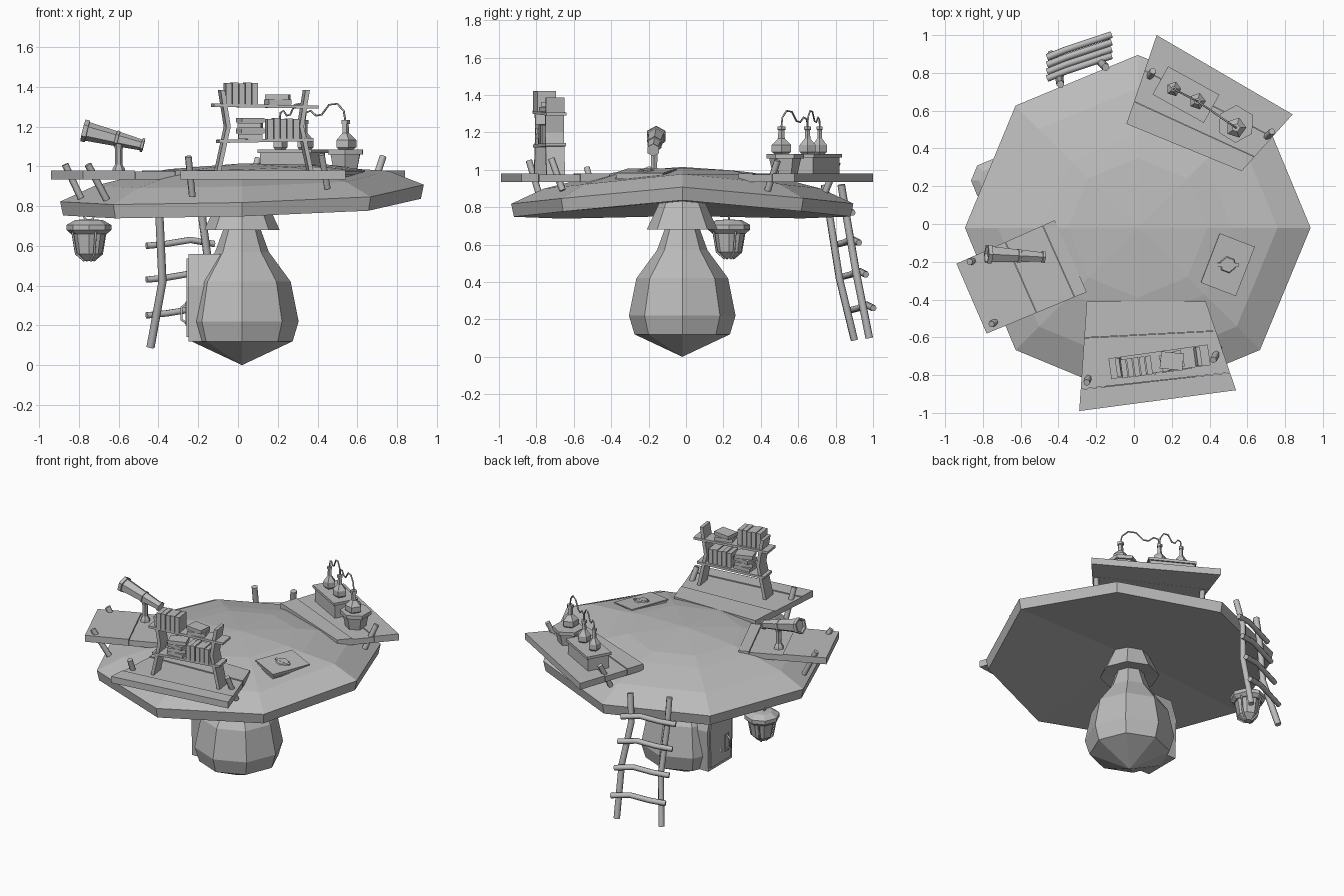
import bpy, bmesh
from math import cos, sin, pi, radians
from mathutils import Matrix, Vector, Euler

if "Cube" in bpy.data.objects:
    bpy.data.objects.remove(bpy.data.objects["Cube"])

GREY = bpy.data.materials.new("plain_grey")
GREY.use_nodes = True
GREY.diffuse_color = (0.5, 0.5, 0.5, 1)
GREY.node_tree.nodes["Principled BSDF"].inputs["Base Color"].default_value = GREY.diffuse_color
WORLD = Matrix.Identity(4)


def finish(name, bm, frame=WORLD):
    bmesh.ops.transform(bm, matrix=frame, verts=bm.verts)
    bmesh.ops.recalc_face_normals(bm, faces=bm.faces)
    me = bpy.data.meshes.new(name)
    bm.to_mesh(me)
    bm.free()
    me.materials.append(GREY)
    ob = bpy.data.objects.new(name, me)
    bpy.context.collection.objects.link(ob)
    return ob


def place(loc, rot=(0, 0, 0)):
    return Matrix.Translation(loc) @ Euler([radians(a) for a in rot]).to_matrix().to_4x4()


def box(name, loc, size, rot=(0, 0, 0), frame=WORLD):
    bm = bmesh.new()
    bmesh.ops.create_cube(bm, size=1, matrix=Matrix.Diagonal((*size, 1)))
    return finish(name, bm, frame @ place(loc, rot))


def lathe(name, profile, sides, frame=WORLD, turn=0.0):
    """Spin (radius, height) pairs about z; ends are capped."""
    bm = bmesh.new()
    rings = []
    for r, z in profile:
        n = sides if r > 0 else 1
        angles = [turn + 2 * pi * i / sides for i in range(n)]
        rings.append([bm.verts.new((r * cos(a), r * sin(a), z)) for a in angles])
    for low, high in zip(rings, rings[1:]):
        for i in range(sides):
            j = (i + 1) % sides
            quad = [low[i % len(low)], low[j % len(low)], high[j % len(high)], high[i % len(high)]]
            bm.faces.new(list(dict.fromkeys(quad)))
    for ring in (rings[0], rings[-1]):
        if len(ring) > 2:
            bm.faces.new(ring)
    return finish(name, bm, frame)


def prism(name, outline, depth, frame=WORLD):
    bm = bmesh.new()
    face = bm.faces.new([bm.verts.new(p) for p in outline])
    out = bmesh.ops.extrude_face_region(bm, geom=[face], use_keep_orig=True)
    moved = [v for v in out["geom"] if isinstance(v, bmesh.types.BMVert)]
    bmesh.ops.translate(bm, verts=moved, vec=depth)
    return finish(name, bm, frame)


def rod(name, points, radius, closed=False):
    cu = bpy.data.curves.new(name, "CURVE")
    cu.dimensions = "3D"
    cu.bevel_depth, cu.bevel_resolution, cu.use_fill_caps = radius, 1, True
    sp = cu.splines.new("POLY")
    sp.points.add(len(points) - 1)
    for p, co in zip(sp.points, points):
        p.co = (*co, 1)
    sp.use_cyclic_u = closed
    cu.materials.append(GREY)
    bpy.context.collection.objects.link(bpy.data.objects.new(name, cu))


# Mushroom cap: faceted dish, uneven at the rim
centre = place((0.02, -0.02, 0))
cap = lathe("cap", [(0, 0.83), (0.9, 0.78), (0.915, 0.85), (0.74, 0.925),
                    (0.5, 0.977), (0.37, 0.997), (0, 1.015)], 8, centre)
for v in cap.data.vertices:
    v.co.z += 0.03 * v.co.x - 0.035 * abs(v.co.y) + (0.03 if v.co.x > 0.7 else 0)

# Stem with collar
lathe("stem", [(0, 0), (0.255, 0.12), (0.285, 0.22), (0.245, 0.42),
               (0.135, 0.57), (0.095, 0.68), (0.085, 0.85)], 8, centre)
lathe("collar", [(0.09, 0.69), (0.19, 0.68), (0.115, 0.84)], 8, centre)

# Door on the right side
arch = [(-0.15, 0.12), (0.11, 0.12), (0.12, 0.4), (0.07, 0.56), (-0.11, 0.56), (-0.16, 0.4)]
prism("door_frame", [(-0.25, y, z) for y, z in arch], (0.2, 0, 0))
prism("door_panel", [(-0.258, -0.02 + (y + 0.02) * 0.85, 0.33 + (z - 0.33) * 0.9) for y, z in arch],
      (0.02, 0, 0))
box("door_plate", (-0.26, -0.08, 0.26), (0.01, 0.04, 0.12))
rod("door_handle", [(-0.258, -0.08, 0.31), (-0.285, -0.08, 0.29), (-0.285, -0.08, 0.23),
                    (-0.258, -0.08, 0.21)], 0.007)


# Plank decks: outer edge a-b, inner edge d-c
def deck(name, a, b, c, d, cuts):
    a, b, c, d = [Vector((*p, 0.935)) for p in (a, b, c, d)]
    for k, (s, t) in enumerate(zip(cuts, cuts[1:])):
        t -= 0.004 if t < 1 else 0
        outline = [a.lerp(d, s), b.lerp(c, s), b.lerp(c, t), a.lerp(d, t)]
        prism(f"{name}_plank_{k + 1}", outline, (0, 0, 0.045 - 0.006 * (k % 2)))


deck("front_deck", (-0.29, -0.99), (0.54, -0.88), (0.38, -0.41), (-0.25, -0.41), [0, 0.2, 0.67, 1])
deck("back_deck", (0.12, 1.0), (0.84, 0.58), (0.57, 0.28), (-0.04, 0.53), [0, 0.4, 0.75, 1])
deck("right_deck", (-0.94, -0.21), (-0.78, -0.58), (-0.25, -0.36), (-0.42, 0.02), [0, 0.5, 0.88, 1])

# Slanted deck pegs
pegs = [((-0.25, -0.84, 1.05), (-0.23, -0.78, 0.85)), ((0.42, -0.72, 1.06), (0.45, -0.66, 0.89)),
        ((0.73, 0.49, 1.05), (0.67, 0.43, 0.87)), ((0.1, 0.81, 1.04), (0.06, 0.74, 0.87)),
        ((-0.87, -0.2, 1.01), (-0.79, -0.18, 0.84)), ((-0.755, -0.53, 1.01), (-0.66, -0.48, 0.83))]
for i, ends in enumerate(pegs):
    rod(f"deck_peg_{i + 1}", ends, 0.018)

# Ladder
rails = [[(-0.39, 0.74, 0.92), (-0.395, 0.77, 0.74), (-0.38, 0.82, 0.42), (-0.44, 0.9, 0.09)],
         [(-0.15, 0.83, 0.92), (-0.18, 0.86, 0.74), (-0.14, 0.91, 0.45), (-0.15, 0.98, 0.1)]]
for side, pts in zip(("right", "left"), rails):
    rod(f"ladder_{side}_rail", pts, 0.021)
for i, z in enumerate((0.77, 0.61, 0.44, 0.26)):
    y = 0.75 + (0.77 - z) * 0.22
    rod(f"ladder_rung_{i + 1}", [(-0.46, y + 0.02, z - 0.01), (-0.36, y + 0.06, z),
                                 (-0.24, y + 0.1, z + 0.02), (-0.12, y + 0.14, z)], 0.018)

# Hanging lantern
hang = place((-0.75, 0.23, 0))
lathe("lantern_glass", [(0.025, 0.525), (0.065, 0.56), (0.085, 0.67)], 8, hang)
lathe("lantern_lid", [(0.09, 0.66), (0.113, 0.68), (0.113, 0.705), (0.07, 0.73), (0, 0.735)], 8, hang)
for k in range(4):
    a = k * pi / 2 + pi / 8
    rod(f"lantern_bar_{k + 1}", [hang @ Vector((r * cos(a), r * sin(a), z))
                                 for r, z in ((0.09, 0.67), (0.07, 0.56), (0.025, 0.525))], 0.006)
rod("lantern_ring", [hang @ Vector((0.028 * cos(k * pi / 4), 0, 0.755 + 0.028 * sin(k * pi / 4)))
                     for k in range(8)], 0.006, True)

# Telescope on its stand
lathe("telescope_stand", [(0.035, 0.97), (0.03, 0.99), (0.018, 1.01), (0.02, 1.09), (0.03, 1.12)], 6,
      place((-0.6, -0.17, 0)))
tube = [(0.035, 0), (0.035, 0.012), (0.028, 0.014), (0.037, 0.13), (0.042, 0.132), (0.042, 0.145),
        (0.038, 0.147), (0.048, 0.29), (0.056, 0.292), (0.056, 0.315), (0.044, 0.315), (0.04, 0.3)]
lathe("telescope_tube", [(r, z) for r, z in tube], 6, place((-0.475, -0.175, 1.105), (0, -76, -3)))

# Open-air tome lying on the cap
tome = place((0.495, -0.215, 0.978), (0, 7, -21))
box("tome_back_cover", (0, 0, -0.012), (0.2, 0.28, 0.008), frame=tome)
box("tome_pages", (0.003, 0, 0), (0.185, 0.265, 0.02), frame=tome)
box("tome_front_cover", (0, 0, 0.013), (0.2, 0.28, 0.008), frame=tome)
lathe("tome_emblem", [(0.045, 0.017), (0.04, 0.024)], 6, tome)
box("tome_clasp", (0, 0, 0.021), (0.11, 0.02, 0.008), (0, 0, 20), tome)

# Bookshelf on the front deck
shelf = place((0.13, -0.73, 0), (0, 0, 8))
for name, s in (("right", -1), ("left", 1)):
    bend = [(0.205, 1.385), (0.175, 1.2), (0.225, 0.97)]
    side = bend + [(x + 0.022, z) for x, z in reversed(bend)]
    prism(f"bookshelf_{name}_side", [(s * x, -0.05, z) for x, z in side], (0, 0.1, 0), shelf)
box("bookshelf_lower_board", (0.005, 0, 1.13), (0.48, 0.11, 0.016), (0, -1, 0), shelf)
box("bookshelf_upper_board", (0.005, 0, 1.303), (0.53, 0.11, 0.016), (0, 1, 0), shelf)


def standing_books(name, x, z, heights):
    for i, h in enumerate(heights):
        box(f"{name}_{i + 1}", (x + i * 0.033, -0.01, z + h / 2), (0.029, 0.1, h), frame=shelf)


def stacked_books(name, x, z, turns):
    for i, turn in enumerate(turns):
        box(f"{name}_{i + 1}", (x, -0.005, z + 0.013 + i * 0.027), (0.12, 0.09, 0.025),
            (0, 0, turn), shelf)


standing_books("upper_book", -0.185, 1.31, (0.11, 0.112, 0.108, 0.112, 0.11))
standing_books("lower_book", 0.025, 1.138, (0.1, 0.105, 0.1, 0.104, 0.1))
stacked_books("upper_stack", 0.07, 1.31, (8, -14))
stacked_books("lower_stack", -0.07, 1.138, (-6, 10, -15, 12))

# Workbench crate and pot on the back deck
bench = place((0.275, 0.685, 0), (0, 0, -29))
box("crate", (0, 0, 1.02), (0.29, 0.15, 0.1), frame=bench)
box("crate_lid", (0, 0, 1.075), (0.31, 0.17, 0.018), frame=bench)
lathe("pot", [(0.065, 0.97), (0.085, 1.06), (0.1, 1.06), (0.1, 1.085)], 6, place((0.54, 0.53, 0)), 0.5)

# Flasks joined by tubes
flask = [(0.65, 0), (1, 0.014), (1, 0.05), (0.35, 0.085), (0.3, 0.13), (0.42, 0.132), (0.42, 0.15)]
spots = [(0.21, 0.715), (0.335, 0.65), (0.54, 0.51)]
for i, (spot, size) in enumerate(zip(spots, (0.04, 0.045, 0.055))):
    lathe(f"flask_{i + 1}", [(r * size, z) for r, z in flask], 5, place((*spot, 1.082)))
for i in (0, 1):
    p, q = Vector((*spots[i], 1.23)), Vector((*spots[i + 1], 1.23))
    path = [(0, 0), (0.04, 0.05), (0.2, 0.085), (0.4, 0.08), (0.58, 0.03), (0.72, 0.025), (0.85, 0.05),
            (0.97, 0.04), (1, 0)]
    rod(f"flask_tube_{i + 1}", [p.lerp(q, 1 - t) + Vector((0, 0, h)) for t, h in path], 0.005)
